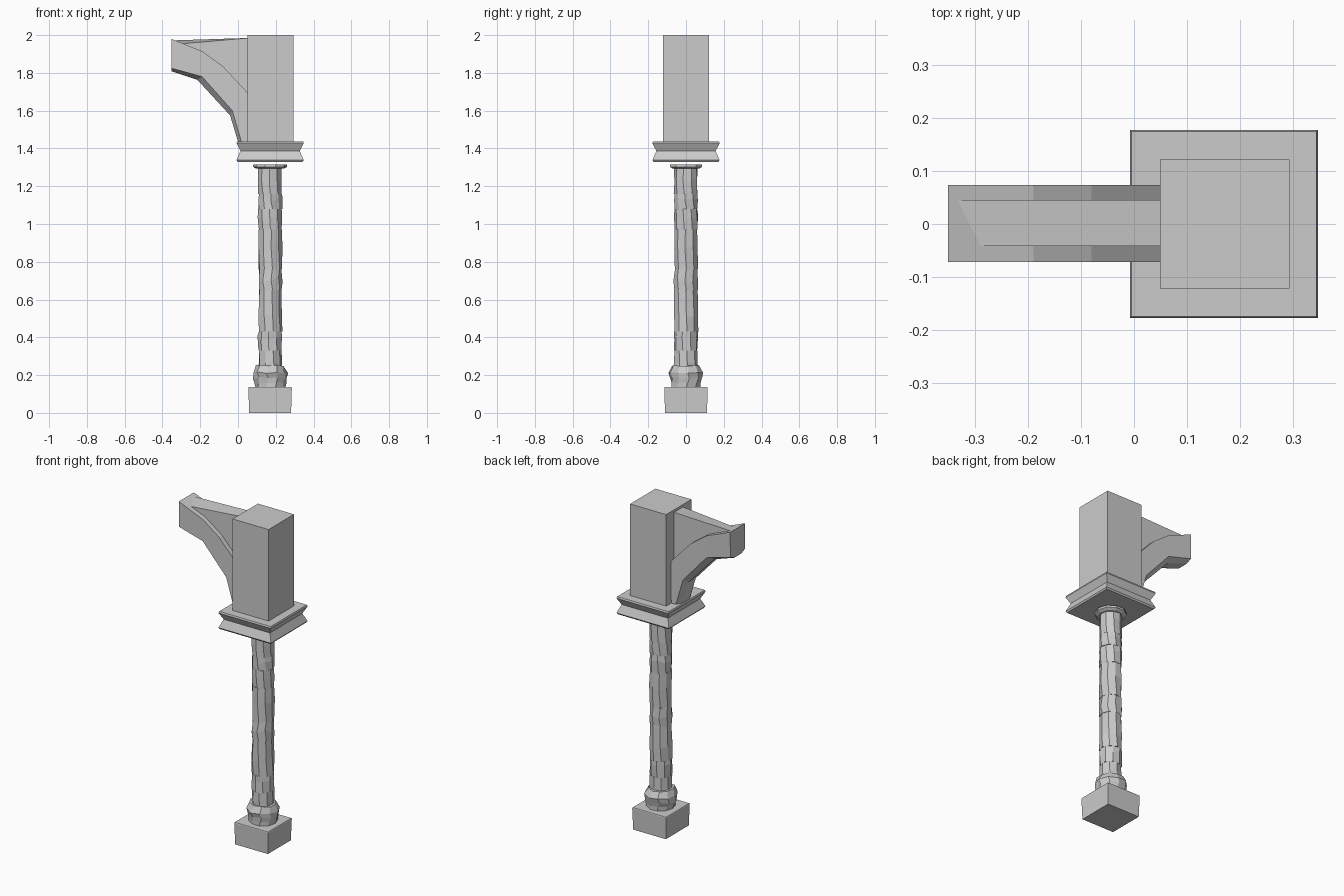
import bpy, math, random

if "Cube" in bpy.data.objects:
    bpy.data.objects.remove(bpy.data.objects["Cube"])

random.seed(7)
CX = 0.17  # column axis


def make(name, verts, faces):
    me = bpy.data.meshes.new(name)
    me.from_pydata(verts, [], faces)
    me.update()
    ob = bpy.data.objects.new(name, me)
    bpy.context.collection.objects.link(ob)
    return ob


def loft(name, rings):
    """Skin equal-sized vertex rings, listed counter-clockwise, and cap both ends."""
    n = len(rings[0])
    verts = [v for r in rings for v in r]
    faces = [tuple(reversed(range(n))), tuple(range(len(verts) - n, len(verts)))]
    for k in range(len(rings) - 1):
        for i in range(n):
            j = (i + 1) % n
            faces.append((k*n + i, k*n + j, (k+1)*n + j, (k+1)*n + i))
    return make(name, verts, faces)


def square(half, z, cx=CX):
    return [(cx + sx*half, sy*half, z) for sx, sy in ((-1, -1), (1, -1), (1, 1), (-1, 1))]


def rough_ring(r, z, n=9, turn=0.0, jitter=0.0, jz=0.0):
    ring = []
    for i in range(n):
        a = 2*math.pi*i/n + turn
        rr = r + random.uniform(-jitter, jitter)
        ring.append((CX + rr*math.cos(a), rr*math.sin(a), z + random.uniform(-jz, jz)))
    return ring


# Square foot block
loft("plinth", [square(0.111, 0), square(0.115, 0.132), square(0.113, 0.136)])

# Rough stone base ring
loft("column_base", [rough_ring(r, z, 10, t, 0.005, jz) for r, z, t, jz in (
    (0.081, 0.13, 0, 0), (0.082, 0.16, 0.1, 0.004), (0.088, 0.185, 0.2, 0.008),
    (0.092, 0.212, 0.1, 0.006), (0.076, 0.25, 0.2, 0.004))])

# Shaft of roughly cut stone drums
levels = [0.24, 0.33, 0.43, 0.65, 0.76, 0.97, 1.08, 1.16, 1.30]
for k, (z0, z1) in enumerate(zip(levels, levels[1:])):
    turn = random.uniform(0, 0.8)
    zm = z0 + (z1 - z0)*random.uniform(0.35, 0.65)
    loft(f"shaft_drum_{k + 1}", [
        rough_ring(0.063, z0, 9, turn, 0.003),
        rough_ring(0.064, zm, 9, turn + random.uniform(-0.15, 0.15), 0.003, 0.015),
        rough_ring(0.062, z1, 9, turn + random.uniform(-0.2, 0.2), 0.003)])

# Collar under the capital
loft("neck_ring", [rough_ring(0.074, 1.293, 10), rough_ring(0.09, 1.303, 10),
                   rough_ring(0.089, 1.316, 10)])

# Waisted square capital
loft("capital", [square(h, z) for h, z in (
    (0.172, 1.329), (0.178, 1.338), (0.157, 1.387), (0.178, 1.428), (0.175, 1.438))])

# Upper post
loft("upper_post", [square(0.1225, 1.43, 0.1715), square(0.1225, 2.0, 0.1715)])

# Curved bracket rib: (lower edge, upper edge) stations, with a ridged underside
stations = [((-0.352, 1.825), (-0.352, 1.98)), ((-0.19, 1.78), (-0.19, 1.915)),
            ((-0.03, 1.60), (-0.08, 1.835)), ((0.02, 1.43), (0.06, 1.685))]
drops = [(0, -0.016), (-0.025, -0.017), (-0.012, -0.025), (-0.018, 0)]
rings = []
for ((lx, lz), (ux, uz)), (dx, dz) in zip(stations, drops):
    rings.append([(ux, -0.072, uz), (lx, -0.071, lz), (lx + dx, -0.035, lz + dz),
                  (lx + dx, 0.035, lz + dz), (lx, 0.073, lz), (ux, 0.074, uz)])
rings.append([(0.06, y, 1.685 if i in (0, 5) else 1.43)
              for i, (_, y, _) in enumerate(rings[-1])])
rib = loft("bracket_rib", rings)

# Thin web filling the corner above the rib
web = [(-0.345, 1.972), (-0.19, 1.905), (-0.08, 1.825), (0.06, 1.675), (0.06, 1.985)]
front = [(x, -0.042, z) for x, z in web]
front[0] = (-0.29, -0.042, 1.955)
loft("bracket_web", [[(x, y, z) for x, y, z in front], [(x, 0.045, z) for x, z in web]])

# Make every normal face outward
import bmesh
for ob in bpy.context.collection.objects:
    bm = bmesh.new()
    bm.from_mesh(ob.data)
    bmesh.ops.remove_doubles(bm, verts=bm.verts, dist=1e-5)
    bmesh.ops.recalc_face_normals(bm, faces=bm.faces)
    bm.to_mesh(ob.data)
    bm.free()
